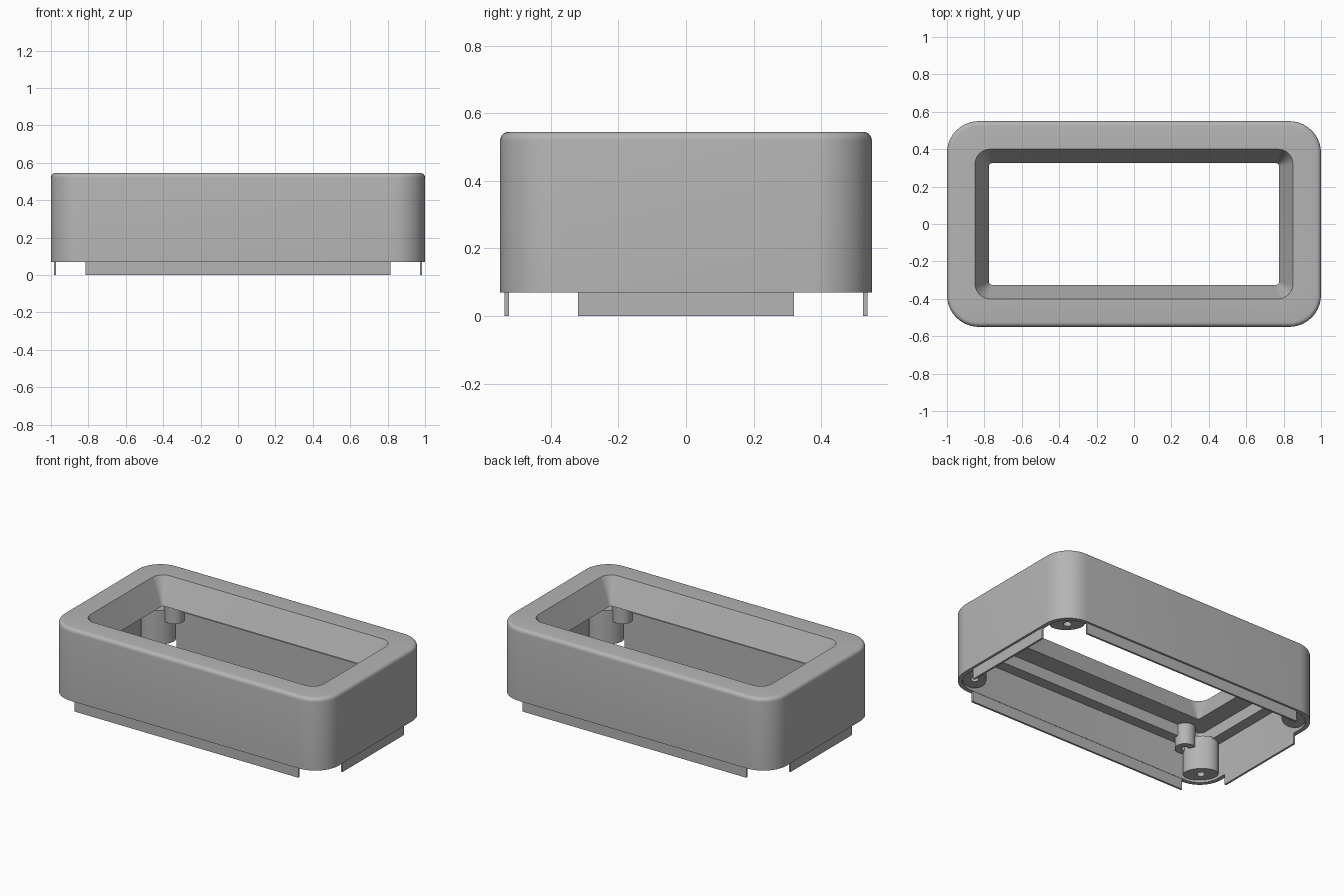
import bpy, bmesh
from math import sin, cos, pi, radians

cube = bpy.data.objects.get("Cube")
if cube:
    bpy.data.objects.remove(cube, do_unlink=True)

grey = bpy.data.materials.new("plain_grey")
grey.use_nodes = True
tone = (0.46, 0.46, 0.46, 1)
grey.diffuse_color = tone
grey.node_tree.nodes["Principled BSDF"].inputs["Base Color"].default_value = tone

HX, HY, CORNER = 1.0, 0.55, 0.17   # outer half sizes and corner radius
RIM, TOP = 0.07, 0.545             # bottom edge and top of the housing


def rounded_ring(hx, hy, r, z, steps=10):
    """Rounded rectangle outline at height z."""
    points = []
    for quarter, (sx, sy) in enumerate([(1, 1), (-1, 1), (-1, -1), (1, -1)]):
        for i in range(steps + 1):
            a = (quarter + i / steps) * pi / 2
            points.append((sx * (hx - r) + r * cos(a), sy * (hy - r) + r * sin(a), z))
    return points


def inset_ring(d, z):
    return rounded_ring(HX - d, HY - d, CORNER - d, z)


def oval_ring(cx, cy, ra, rb, turn, z, steps=32):
    """Oval outline, long axis turned by an angle."""
    points = []
    for i in range(steps):
        u, v = ra * cos(2 * pi * i / steps), rb * sin(2 * pi * i / steps)
        points.append((cx + u * cos(turn) - v * sin(turn),
                       cy + u * sin(turn) + v * cos(turn), z))
    return points


def loft(name, rings, closed):
    """Skin rings in order; join last to first, or cap both ends."""
    bm = bmesh.new()
    loops = [[bm.verts.new(p) for p in ring] for ring in rings]
    pairs = list(zip(loops, loops[1:]))
    if closed:
        pairs.append((loops[-1], loops[0]))
    else:
        bm.faces.new(loops[0])
        bm.faces.new(loops[-1])
    n = len(loops[0])
    for a, b in pairs:
        for i in range(n):
            j = (i + 1) % n
            bm.faces.new((a[i], a[j], b[j], b[i]))
    bmesh.ops.recalc_face_normals(bm, faces=bm.faces)
    mesh = bpy.data.meshes.new(name)
    bm.to_mesh(mesh)
    bm.free()
    mesh.materials.append(grey)
    obj = bpy.data.objects.new(name, mesh)
    bpy.context.collection.objects.link(obj)
    bpy.ops.object.select_all(action="DESELECT")
    obj.select_set(True)
    bpy.context.view_layer.objects.active = obj
    bpy.ops.object.shade_smooth_by_angle(angle=radians(30))
    return obj


def box(name, center, size):
    bpy.ops.mesh.primitive_cube_add(size=1, location=center)
    obj = bpy.context.object
    obj.name = name
    obj.scale = size
    obj.data.materials.append(grey)


# Housing: outer wall, rounded top edge, sloped opening, stepped cavity
fillet = 0.025
rings = [inset_ring(0, RIM)]
for i in range(6):
    a = i / 5 * pi / 2
    rings.append(inset_ring(fillet * (1 - cos(a)), TOP - fillet + fillet * sin(a)))
rings += [
    rounded_ring(0.85, 0.40, 0.08, TOP),
    rounded_ring(0.775, 0.325, 0.015, 0.377),
    rounded_ring(0.90, 0.45, 0.03, 0.377),
    rounded_ring(0.90, 0.45, 0.03, 0.30),
    inset_ring(0.028, 0.30),
    inset_ring(0.028, RIM),
]
loft("housing", rings, closed=True)

# Thin locating tabs under the four walls
for side, word in ((-1, "front"), (1, "back")):
    box(word + "_tab", (0, side * 0.5305, RIM / 2), (1.63, 0.013, RIM))
for side, word in ((-1, "right"), (1, "left")):
    box(word + "_tab", (side * 0.9785, 0, RIM / 2), (0.013, 0.64, RIM))

# Screw posts in the corners, with smaller mounting posts beside them
for sx, side in ((-1, "right"), (1, "left")):
    for sy, end in ((-1, "front"), (1, "back")):
        turn = -sx * sy * pi / 4

        def post(name, x, y, ra, rb, hole, low, high):
            def ring(a, b, z):
                return oval_ring(sx * x, sy * y, a, b, turn, z)
            loft(f"{end}_{side}_{name}",
                 [ring(ra, rb, high), ring(ra, rb, low),
                  ring(hole, hole, low), ring(hole, hole, low + 0.12)], closed=False)

        post("screw_post", 0.88, 0.43, 0.105, 0.07, 0.024, 0.085, 0.31)
        post("mounting_post", 0.78, 0.455, 0.062, 0.062, 0.022, 0.235, 0.39)
